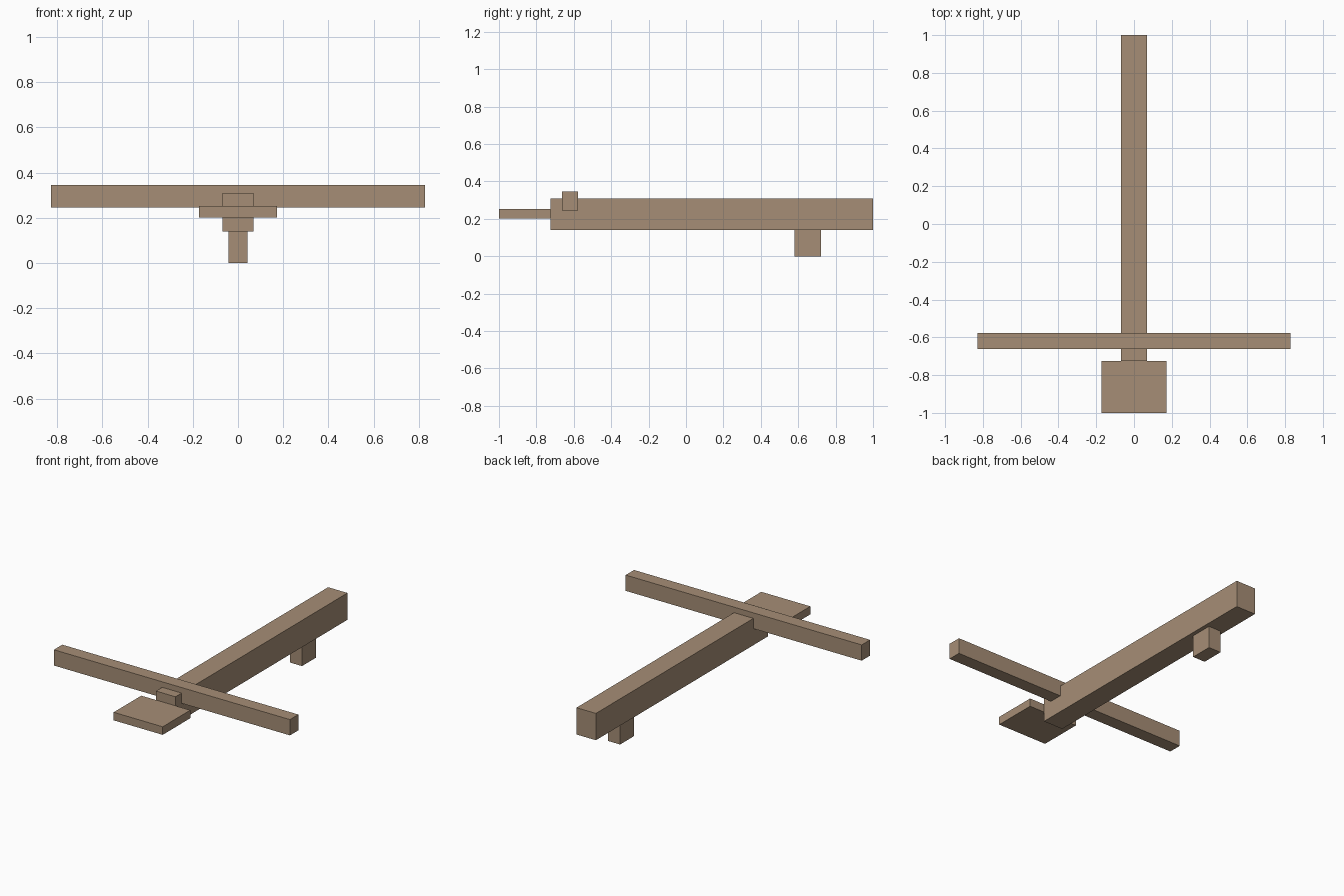
import bpy
from mathutils import Matrix, Vector
import bmesh

default = bpy.data.objects.get("Cube")
if default:
    bpy.data.objects.remove(default, do_unlink=True)

# Single plain wood colour
wood = bpy.data.materials.new("light_brown_wood")
wood.use_nodes = True
colour = (0.38, 0.27, 0.18, 1)
wood.diffuse_color = colour
wood.node_tree.nodes["Principled BSDF"].inputs["Base Color"].default_value = colour


def block(name, half_width, y_range, z_range):
    """Rectangular block centred on x = 0."""
    (y0, y1), (z0, z1) = y_range, z_range
    centre = Vector((0, (y0 + y1) / 2, (z0 + z1) / 2))
    size = Vector((2 * half_width, y1 - y0, z1 - z0))
    bm = bmesh.new()
    bmesh.ops.create_cube(bm, size=1, matrix=Matrix.Diagonal(size).to_4x4())
    mesh = bpy.data.meshes.new(name)
    bm.to_mesh(mesh)
    bm.free()
    mesh.materials.append(wood)
    obj = bpy.data.objects.new(name, mesh)
    obj.location = centre
    bpy.context.collection.objects.link(obj)
    return obj


# Long body, crossbar resting in it, front plate and rear foot
block("main_beam", 0.068, (-0.724, 1.0), (0.14, 0.31))
block("crossbar", 0.828, (-0.662, -0.578), (0.245, 0.345))
block("front_plate", 0.172, (-1.0, -0.724), (0.202, 0.253))
block("rear_foot", 0.043, (0.58, 0.722), (0.0, 0.14))
